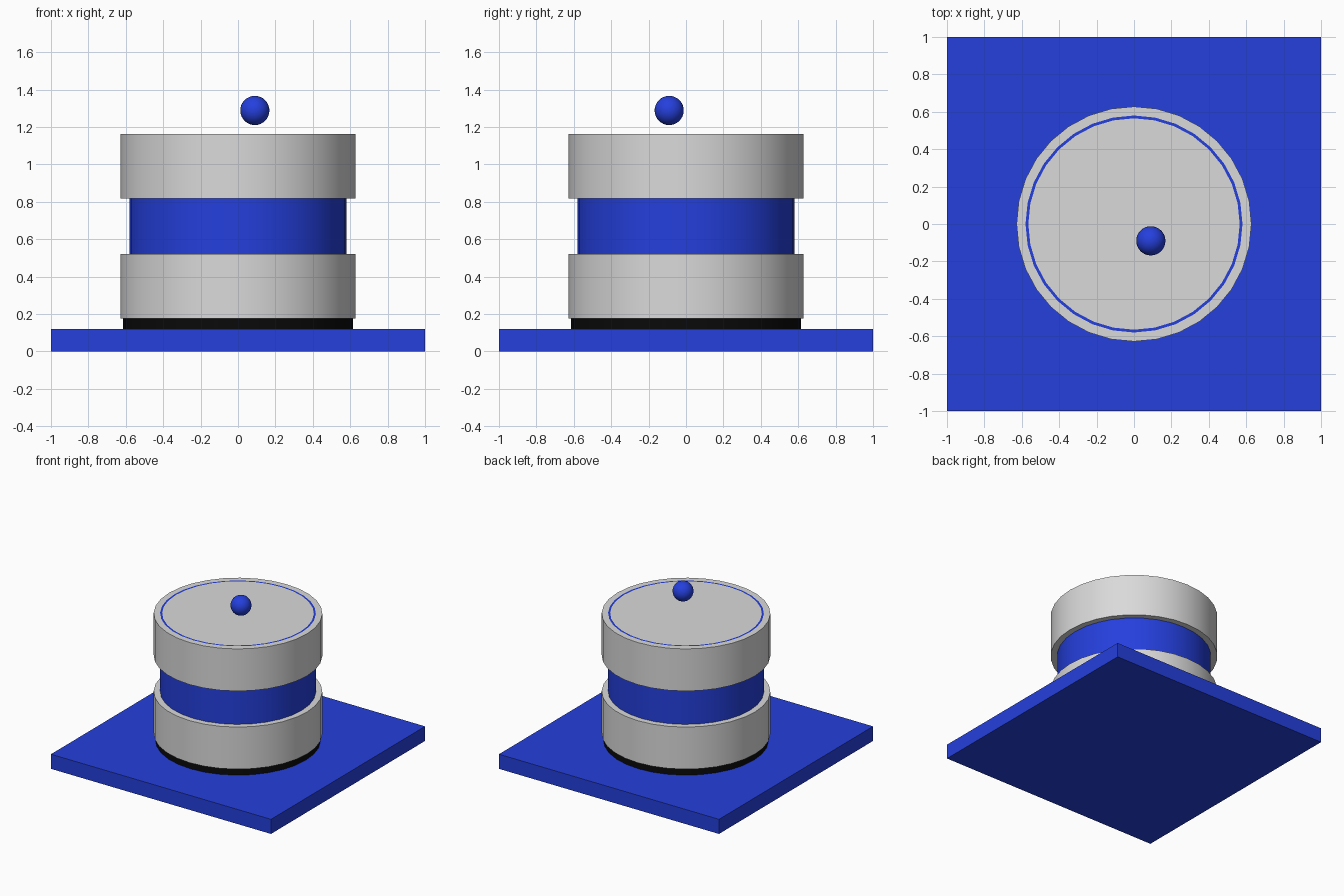
import bpy
from math import cos, sin, tau, radians

cube = bpy.data.objects.get("Cube")
if cube:
    bpy.data.objects.remove(cube, do_unlink=True)


def material(name, rgb):
    mat = bpy.data.materials.new(name)
    mat.use_nodes = True
    mat.diffuse_color = (*rgb, 1)
    mat.node_tree.nodes["Principled BSDF"].inputs["Base Color"].default_value = (*rgb, 1)
    return mat


blue = material("royal blue", (0.018, 0.05, 0.72))
grey = material("light grey", (0.7, 0.7, 0.7))
black = material("black", (0.003, 0.003, 0.003))
SIDES = 32


def finish(name, mat):
    obj = bpy.context.object
    obj.name = obj.data.name = name
    obj.data.materials.append(mat)
    bpy.ops.object.shade_smooth_by_angle(angle=radians(30))
    return obj


def drum(name, mat, radius, low, high):
    bpy.ops.mesh.primitive_cylinder_add(
        vertices=SIDES, radius=radius, depth=high - low, location=(0, 0, (low + high) / 2))
    return finish(name, mat)


def ring(name, mat, outer, inner, low, high):
    # Rectangular profile swept round the z axis
    profile = [(outer, low), (outer, high), (inner, high), (inner, low)]
    verts = [(r * sin(tau * i / SIDES), r * cos(tau * i / SIDES), z)
             for i in range(SIDES) for r, z in profile]
    faces = []
    for i in range(SIDES):
        a, b = 4 * i, 4 * ((i + 1) % SIDES)
        for j in range(4):
            k = (j + 1) % 4
            faces.append((a + j, a + k, b + k, b + j))
    mesh = bpy.data.meshes.new(name)
    mesh.from_pydata(verts, [], faces)
    obj = bpy.data.objects.new(name, mesh)
    bpy.context.collection.objects.link(obj)
    bpy.ops.object.select_all(action="DESELECT")
    obj.select_set(True)
    bpy.context.view_layer.objects.active = obj
    return finish(name, mat)


# Square base plate
bpy.ops.mesh.primitive_cube_add(size=1, location=(0, 0, 0.06))
bpy.context.object.scale = (2, 2, 0.12)
bpy.ops.object.transform_apply(location=False, rotation=False)
finish("base_plate", blue)

# Foot, core and thin sleeve
drum("foot", black, 0.615, 0.12, 0.175)
drum("core", grey, 0.565, 0.175, 1.163)
ring("sleeve", blue, 0.58, 0.565, 0.175, 1.163)

# Two matching collars
for name, low in (("lower_collar", 0.175), ("upper_collar", 0.817)):
    ring(name, grey, 0.628, 0.58, low, low + 0.346)

# Floating ball
bpy.ops.mesh.primitive_uv_sphere_add(
    segments=32, ring_count=16, radius=0.078, location=(0.09, -0.09, 1.288))
finish("ball", blue)
